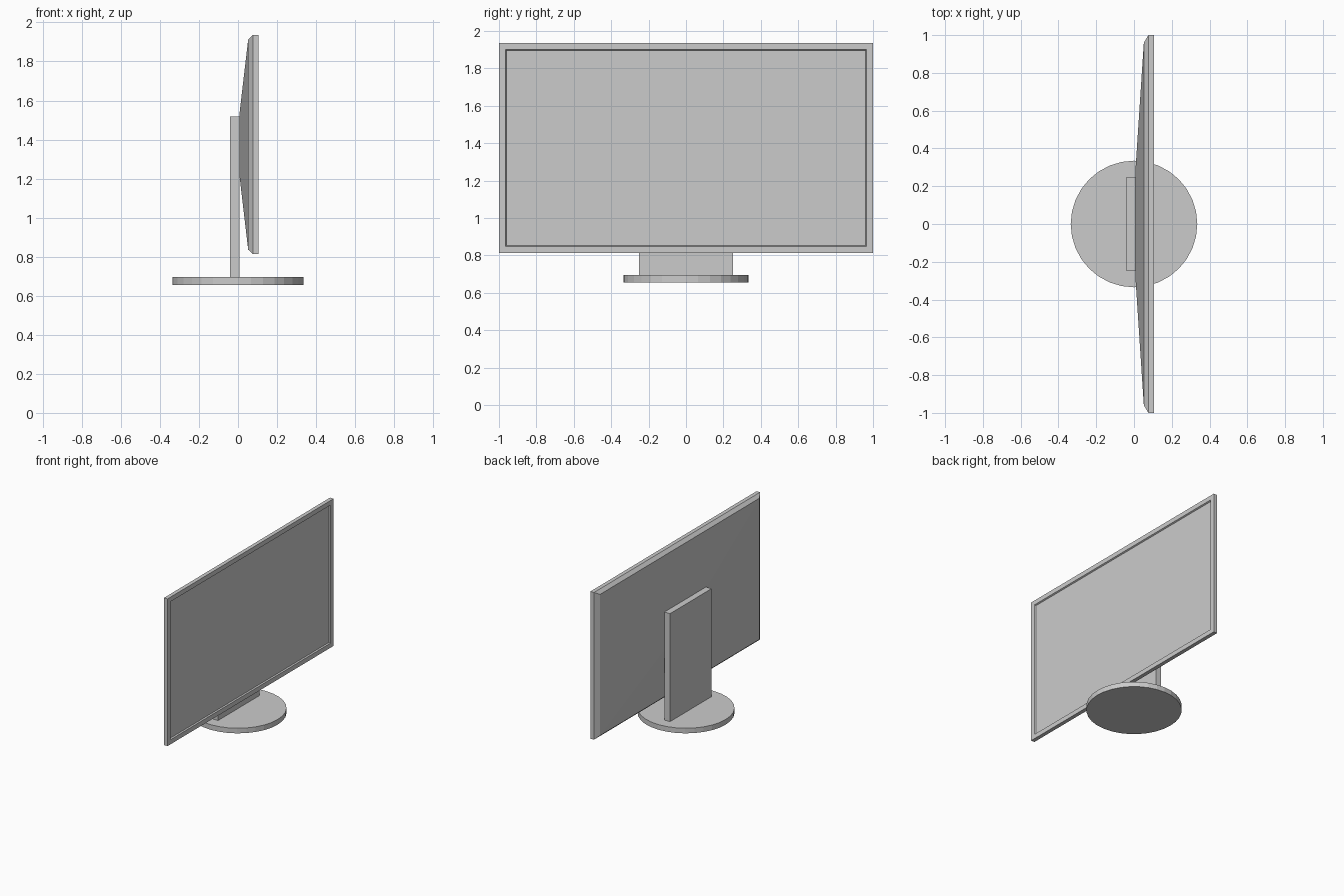
import bpy, bmesh, math

if "Cube" in bpy.data.objects:
    bpy.data.objects.remove(bpy.data.objects["Cube"])

CENTRE_Z = 1.374


def finish(bm, name):
    bmesh.ops.recalc_face_normals(bm, faces=bm.faces)
    mesh = bpy.data.meshes.new(name)
    bm.to_mesh(mesh)
    bm.free()
    obj = bpy.data.objects.new(name, mesh)
    bpy.context.collection.objects.link(obj)
    return obj


def box(name, x, y, z):
    bm = bmesh.new()
    bmesh.ops.create_cube(bm, size=1)
    for v in bm.verts:
        v.co = [lo + (c + 0.5) * (hi - lo) for c, (lo, hi) in zip(v.co, (x, y, z))]
    return finish(bm, name)


def lofted_panel(name, sections):
    """Join rectangles (x, half width, half height) and cap both ends."""
    bm = bmesh.new()
    rings = [[bm.verts.new((x, sy * w, CENTRE_Z + sz * h))
              for sy, sz in ((-1, -1), (1, -1), (1, 1), (-1, 1))]
             for x, w, h in sections]
    for a, b in zip(rings, rings[1:]):
        for i in range(4):
            j = (i + 1) % 4
            bm.faces.new((a[i], a[j], b[j], b[i]))
    bm.faces.new(rings[0])
    bm.faces.new(rings[-1])
    return finish(bm, name)


# Display: tapered back, chamfered rim, bezel and recessed screen
lofted_panel("display_panel", [
    (0.007, 0.275, 0.154),
    (0.052, 0.96, 0.538),
    (0.076, 1.0, 0.561),
    (0.106, 1.0, 0.561),
    (0.106, 0.965, 0.526),
    (0.096, 0.960, 0.521),
])

# Upright behind the display
box("stand_column", (-0.04, 0.007), (-0.25, 0.25), (0.69, 1.518))

# Round foot
bpy.ops.mesh.primitive_cylinder_add(vertices=32, radius=0.335, depth=0.039,
                                    location=(0, 0, 0.6755))
bpy.context.object.name = "stand_base"
